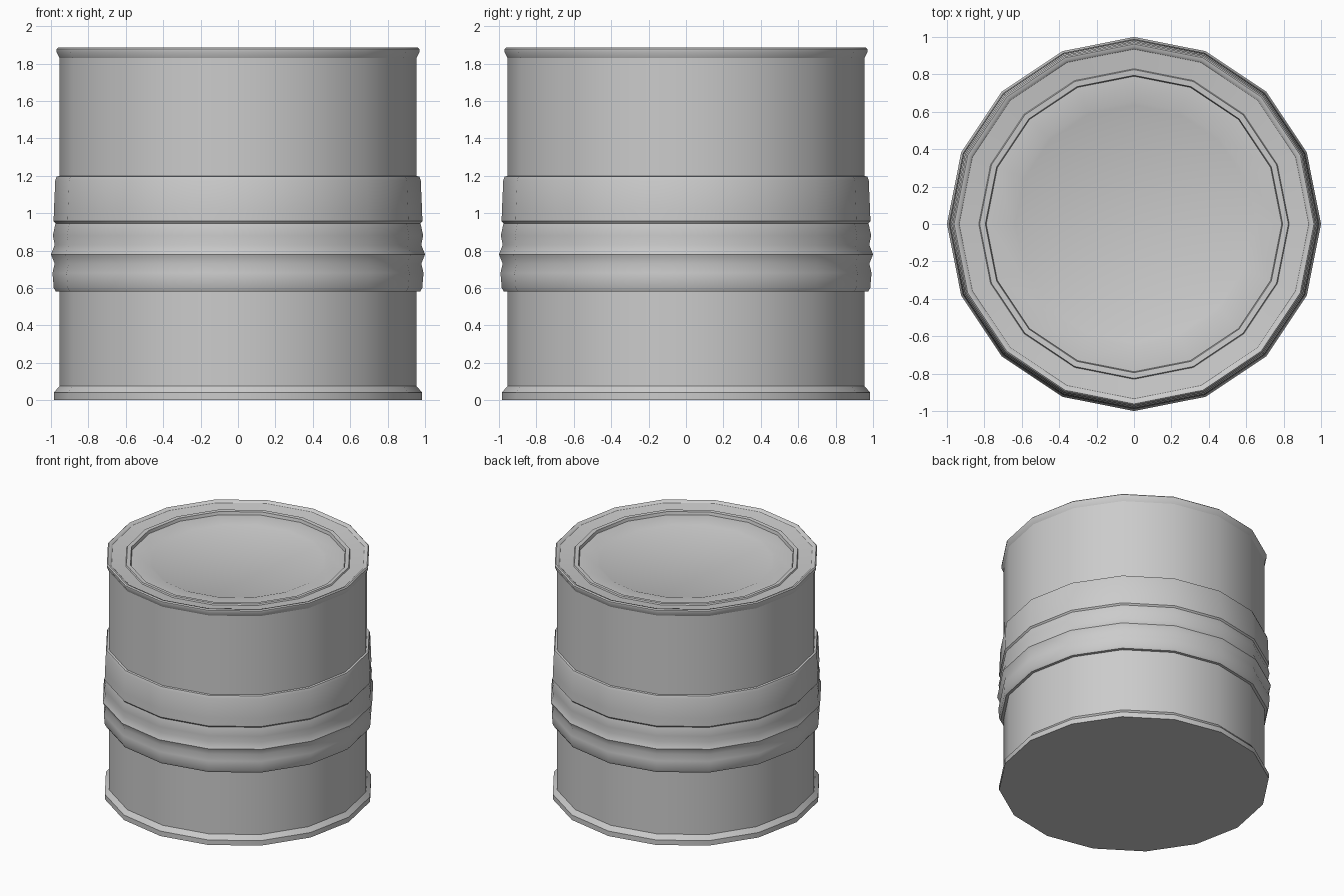
import bpy, bmesh, math

if "Cube" in bpy.data.objects:
    bpy.data.objects.remove(bpy.data.objects["Cube"])

SIDES = 16


def lathe(name, profile):
    """Revolve (radius, z) points, listed bottom/outside to top/inside."""
    bm = bmesh.new()
    rings = []
    for r, z in profile:
        if r == 0:
            rings.append([bm.verts.new((0, 0, z))])
        else:
            rings.append([bm.verts.new((r * math.cos(2 * math.pi * i / SIDES),
                                        r * math.sin(2 * math.pi * i / SIDES), z))
                          for i in range(SIDES)])
    for a, b in zip(rings, rings[1:]):
        for i in range(SIDES):
            j = (i + 1) % SIDES
            if len(a) == 1:
                bm.faces.new((a[0], b[j], b[i]))
            elif len(b) == 1:
                bm.faces.new((a[i], a[j], b[0]))
            else:
                bm.faces.new((a[i], a[j], b[j], b[i]))
    mesh = bpy.data.meshes.new(name)
    bm.to_mesh(mesh)
    bm.free()
    obj = bpy.data.objects.new(name, mesh)
    bpy.context.collection.objects.link(obj)
    bpy.ops.object.select_all(action='DESELECT')
    obj.select_set(True)
    bpy.context.view_layer.objects.active = obj
    bpy.ops.object.shade_smooth_by_angle(angle=math.radians(35))
    return obj


# Flat underside and flared foot
lathe("base_foot", [(0, 0), (0.985, 0), (0.985, 0.04), (0.955, 0.075)])

# Lower wall
lathe("lower_wall", [(0.955, 0.075), (0.955, 0.58)])

# Three rounded ribs around the waist
lathe("waist_ribs", [
    (0.955, 0.58), (0.975, 0.582), (0.985, 0.60), (0.992, 0.68), (0.98, 0.73),
    (1.0, 0.78), (0.98, 0.83), (0.99, 0.88), (0.976, 0.945)])

# Tapered collar band overlapping the ribs
lathe("collar_band", [
    (0.976, 0.945), (0.986, 0.957), (0.984, 1.02), (0.977, 1.175),
    (0.97, 1.195), (0.955, 1.198)])

# Upper wall
lathe("upper_wall", [(0.955, 1.198), (0.955, 1.83)])

# Rolled top rim
lathe("top_rim", [
    (0.955, 1.83), (0.97, 1.862), (0.97, 1.878), (0.962, 1.886), (0.945, 1.882),
    (0.935, 1.872)])

# Lid sloping in to a stepped ring and a shallow recessed centre
lathe("lid", [
    (0.935, 1.872), (0.83, 1.858), (0.825, 1.868), (0.795, 1.866), (0.79, 1.842),
    (0.655, 1.842), (0.635, 1.834), (0, 1.834)])
